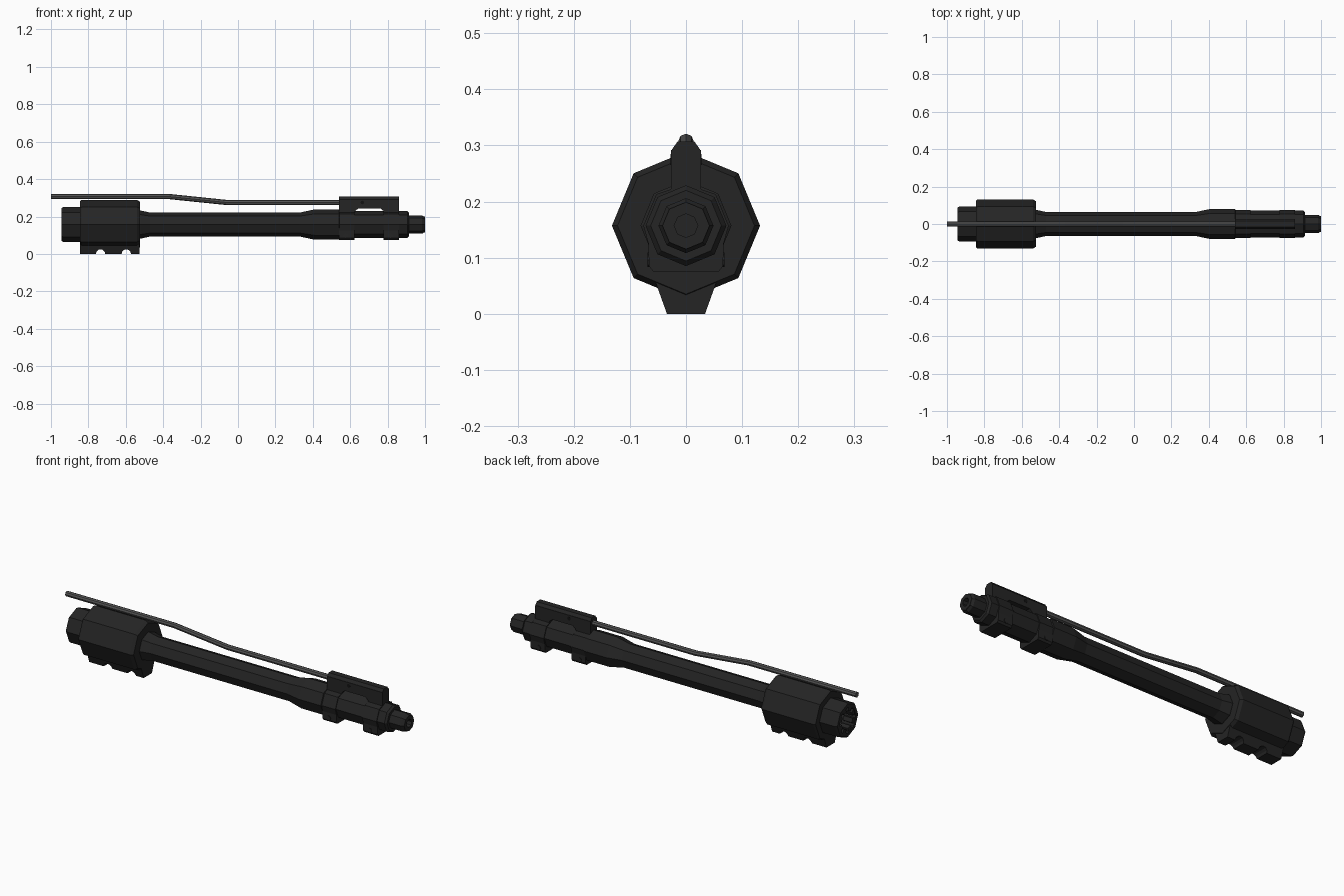
import bpy, bmesh, math

if "Cube" in bpy.data.objects:
    bpy.data.objects.remove(bpy.data.objects["Cube"])

AX = 0.157  # height of the barrel axis


def mat(name, v):
    m = bpy.data.materials.new(name)
    m.diffuse_color = (v, v, v, 1)
    m.use_nodes = True
    m.node_tree.nodes["Principled BSDF"].inputs["Base Color"].default_value = m.diffuse_color
    return m


STEEL = mat("black_steel", 0.018)
TUBE = mat("grey_tube_steel", 0.085)
DARK = mat("dark_hole", 0.006)


def finish(name, bm, material):
    bmesh.ops.remove_doubles(bm, verts=bm.verts, dist=1e-5)
    bmesh.ops.recalc_face_normals(bm, faces=bm.faces)
    me = bpy.data.meshes.new(name)
    bm.to_mesh(me)
    bm.free()
    me.materials.append(material)
    ob = bpy.data.objects.new(name, me)
    bpy.context.collection.objects.link(ob)
    return ob


def loft(name, rings, material):
    """Skin a list of equal-length point rings and cap both ends."""
    bm = bmesh.new()
    vs = [[bm.verts.new(p) for p in r] for r in rings]
    n = len(vs[0])
    for a, b in zip(vs, vs[1:]):
        for i in range(n):
            bm.faces.new((a[i], a[(i + 1) % n], b[(i + 1) % n], b[i]))
    bm.faces.new(vs[0])
    bm.faces.new(vs[-1])
    return finish(name, bm, material)


def lathe(name, profile, material=STEEL, n=8):
    """Turn an (x, radius) profile around the barrel axis."""
    ang = [2 * math.pi * i / n for i in range(n)]
    return loft(name, [[(x, r * math.cos(a), AX + r * math.sin(a)) for a in ang]
                       for x, r in profile], material)


def section_x(name, half, x0, x1):
    """Extrude a mirrored (y, z) half section along x."""
    pts = half + [(-y, z) for y, z in reversed(half)]
    return loft(name, [[(x, y, z) for y, z in pts] for x in (x0, x1)], STEEL)


def profile_y(name, pts, width, material=STEEL):
    """Extrude an (x, z) outline across y; half width depends on z."""
    return loft(name, [[(x, s * width(z), z) for x, z in pts] for s in (-1, 1)], material)


def pin(name, x, z, r, half, material):
    pts = [(x + r * math.cos(i * math.pi / 4), z + r * math.sin(i * math.pi / 4)) for i in range(8)]
    profile_y(name, pts, lambda _: half, material)


# barrel with stepped muzzle and open bore
lathe("barrel", [(-0.56, 0.075), (-0.52, 0.075), (-0.47, 0.064), (0.33, 0.064), (0.41, 0.081),
                 (0.54, 0.081), (0.545, 0.072), (0.905, 0.072), (0.915, 0.063), (0.915, 0.049),
                 (0.985, 0.049), (0.995, 0.042), (1.0, 0.042), (1.0, 0.021), (0.85, 0.021)])

# barrel nut with chamfered rims
lathe("barrel_nut", [(-0.845, 0.08), (-0.845, 0.126), (-0.835, 0.132), (-0.54, 0.132),
                     (-0.525, 0.122), (-0.525, 0.07)])

# hollow rear extension and its locking teeth
lathe("rear_extension", [(-0.80, 0.093), (-0.935, 0.093), (-0.945, 0.087), (-0.945, 0.068),
                         (-0.82, 0.068)])
for k in range(8):
    a = (k + 0.5) * math.pi / 4
    c, s = math.cos(a), math.sin(a)
    sec = [(0.045, -0.011), (0.045, 0.011), (0.066, 0.015), (0.066, -0.015)]
    loft(f"locking_tooth_{k + 1}",
         [[(x, r * c - t * s, AX + r * s + t * c) for r, t in sec] for x in (-0.942, -0.89)], STEEL)

# lower lug with two round notches
lug = [(-0.845, 0.06), (-0.845, 0)]
for cx in (-0.735, -0.597):
    lug += [(cx - 0.025 * math.cos(i * math.pi / 6), 0.025 * math.sin(i * math.pi / 6))
            for i in range(7)]
lug += [(-0.527, 0), (-0.527, 0.06)]
profile_y("lower_lug", lug, lambda z: 0.034 + 0.36 * z)

# gas block: two clamp bands, arched body and chamfered cap
for i, (x0, x1) in enumerate(((0.54, 0.622), (0.778, 0.862))):
    section_x(f"clamp_band_{i + 1}", [(0.027, 0.24), (0.027, 0.222), (0.053, 0.213),
                                      (0.076, 0.157), (0.067, 0.125), (0.066, 0.085),
                                      (0.058, 0.075)], x0, x1)
    pin(f"clamp_pin_{i + 1}", (x0 + x1) / 2 - 0.005, 0.096, 0.013, 0.069, STEEL)
profile_y("gas_block_body", [(0.54, 0.21), (0.54, 0.292), (0.862, 0.292), (0.862, 0.21),
                             (0.785, 0.21), (0.778, 0.23), (0.762, 0.243), (0.643, 0.243),
                             (0.627, 0.23), (0.62, 0.21)], lambda z: 0.027)
section_x("gas_block_cap", [(0.027, 0.29), (0.015, 0.307)], 0.54, 0.862)
pin("cross_pin", 0.665, 0.275, 0.01, 0.0275, DARK)

# bent gas tube
path = [(-1.0, 0.307), (-0.37, 0.307), (-0.06, 0.275), (0.56, 0.275)]
loft("gas_tube", [[(x, 0.014 * math.cos(i * math.pi / 4), z + 0.014 * math.sin(i * math.pi / 4))
                   for i in range(8)] for x, z in path], TUBE)
